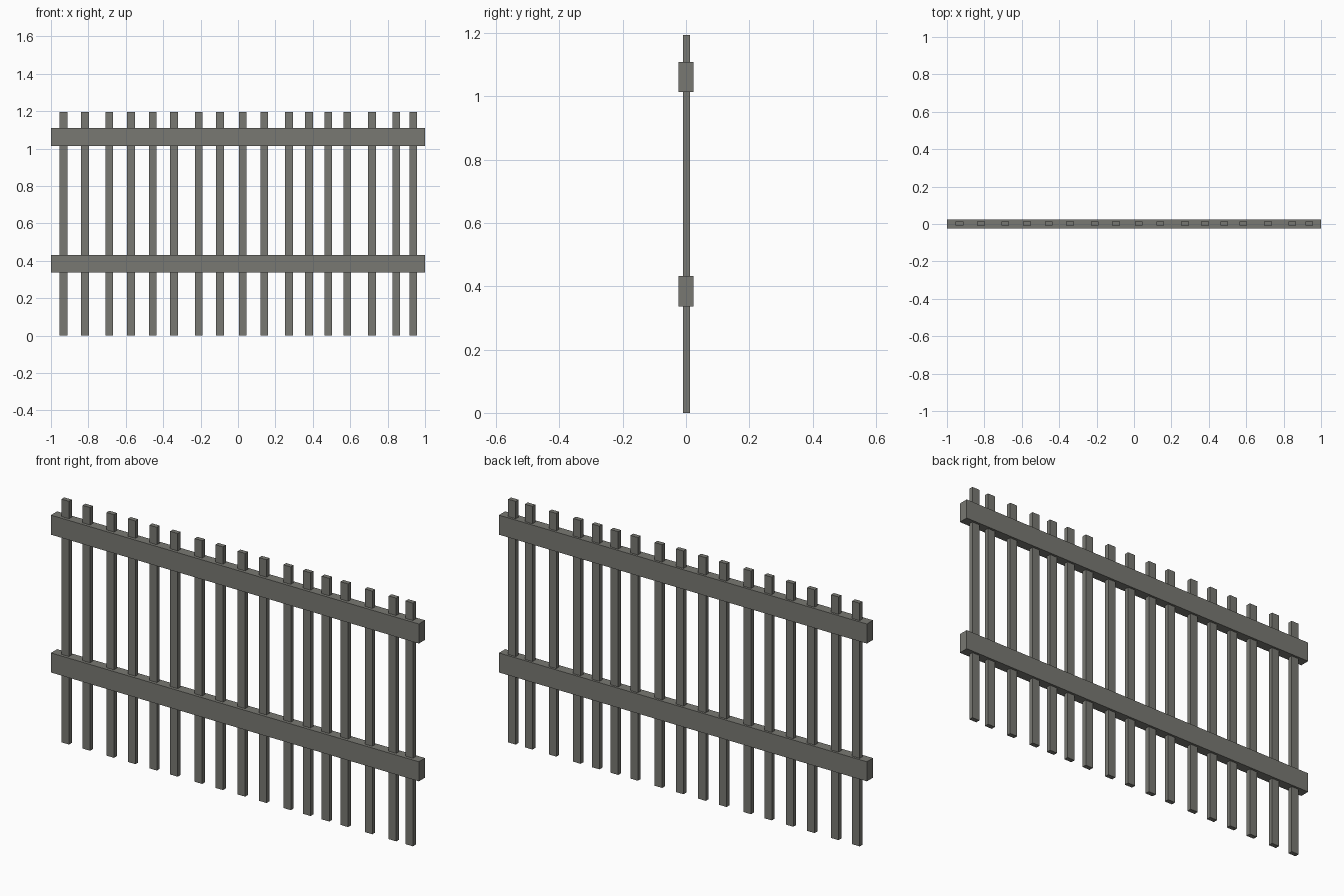
import bpy

if "Cube" in bpy.data.objects:
    bpy.data.objects.remove(bpy.data.objects["Cube"])

# One weathered grey for the whole fence
grey = bpy.data.materials.new("weathered_grey")
grey.diffuse_color = (0.19, 0.19, 0.17, 1)
grey.use_nodes = True
grey.node_tree.nodes["Principled BSDF"].inputs["Base Color"].default_value = grey.diffuse_color


def box(name, center, size):
    bpy.ops.mesh.primitive_cube_add(size=1, location=center)
    ob = bpy.context.object
    ob.name = name
    ob.scale = size
    bpy.ops.object.transform_apply(location=False, rotation=False, scale=True)
    ob.data.materials.append(grey)
    return ob


# Horizontal rails
for name, z in (("lower_rail", 0.3845), ("upper_rail", 1.0615)):
    box(name, (0, 0, z), (2.0, 0.048, 0.096))

# Unevenly spaced vertical pickets passing through the rails
HEIGHT = 1.195
PICKET_X = (-0.933, -0.818, -0.688, -0.572, -0.455, -0.342, -0.209, -0.096,
            0.025, 0.141, 0.273, 0.38, 0.482, 0.584, 0.716, 0.846, 0.937)
for i, x in enumerate(PICKET_X, 1):
    box(f"picket_{i:02d}", (x, 0.002, HEIGHT / 2), (0.041, 0.022, HEIGHT))
